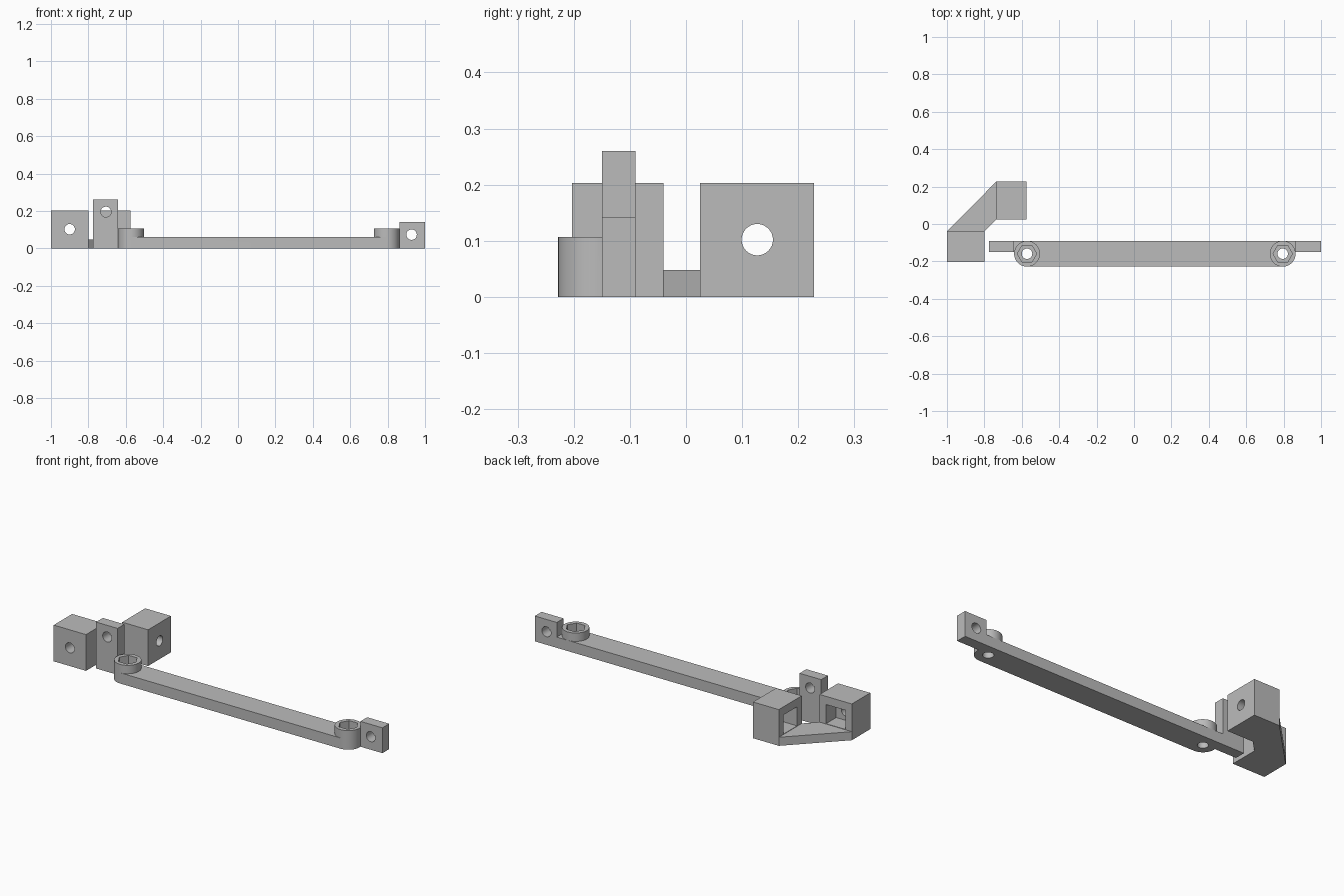
import bpy, bmesh, math

if "Cube" in bpy.data.objects:
    bpy.data.objects.remove(bpy.data.objects["Cube"])

grey = bpy.data.materials.new("plastic grey")
grey.use_nodes = True
COLOUR = (0.5, 0.5, 0.5, 1)
grey.diffuse_color = COLOUR
grey.node_tree.nodes["Principled BSDF"].inputs["Base Color"].default_value = COLOUR


def prism(name, outline, z0, z1):
    """Extrude a plan outline upward."""
    bm = bmesh.new()
    base = bm.faces.new([bm.verts.new((x, y, z0)) for x, y in outline])
    top = bmesh.ops.extrude_face_region(bm, geom=[base])["geom"]
    bmesh.ops.translate(bm, vec=(0, 0, z1 - z0),
                        verts=[v for v in top if isinstance(v, bmesh.types.BMVert)])
    bmesh.ops.recalc_face_normals(bm, faces=bm.faces)
    mesh = bpy.data.meshes.new(name)
    bm.to_mesh(mesh)
    bm.free()
    mesh.materials.append(grey)
    obj = bpy.data.objects.new(name, mesh)
    bpy.context.collection.objects.link(obj)
    return obj


def box(name, x0, x1, y0, y1, z0, z1):
    return prism(name, [(x0, y0), (x1, y0), (x1, y1), (x0, y1)], z0, z1)


def arc(cx, cy, r, start, end, steps):
    angles = [math.radians(start + (end - start) * i / steps) for i in range(steps + 1)]
    return [(cx + r * math.cos(a), cy + r * math.sin(a)) for a in angles]


def rod(centre, r, length, axis, sides=32):
    """Round or hexagonal cutter centred on a point along an axis."""
    obj = prism("cutter", arc(0, 0, r, 0, 360, sides)[:-1], -length / 2, length / 2)
    obj.rotation_euler = {"x": (0, math.pi / 2, 0), "y": (math.pi / 2, 0, 0),
                          "z": (0, 0, 0)}[axis]
    obj.location = centre
    return obj


def combine(target, other, operation):
    other.hide_render = True
    mod = target.modifiers.new(operation.lower(), "BOOLEAN")
    mod.operation, mod.solver, mod.object = operation, "EXACT", other
    bpy.context.view_layer.objects.active = target
    bpy.ops.object.modifier_apply(modifier=mod.name)
    bpy.data.objects.remove(other)


def finish(obj):
    bpy.ops.object.select_all(action="DESELECT")
    obj.select_set(True)
    bpy.context.view_layer.objects.active = obj
    bpy.ops.object.shade_smooth_by_angle(angle=math.radians(30))


# Long arm with rounded ends
LEFT, RIGHT, MID, R = -0.572, 0.795, -0.159, 0.069
HOLE = 0.028
arm = prism("arm", arc(RIGHT, MID, R, -90, 90, 24) + arc(LEFT, MID, R, 90, 270, 24), 0, 0.06)

# Webs joining the rounded ends to the upright tabs
for x0, x1 in ((-0.65, LEFT), (RIGHT, 0.87)):
    combine(arm, box("web", x0, x1, -0.15, -0.09, 0, 0.06), "UNION")

# Upright tabs
combine(arm, box("tall_tab", -0.775, -0.641, -0.15, -0.09, 0, 0.26), "UNION")
combine(arm, box("short_tab", 0.864, 1.0, -0.15, -0.09, 0, 0.142), "UNION")

# Raised bosses with a hexagonal nut seat and bolt hole
for x in (LEFT, RIGHT):
    combine(arm, prism("boss", arc(x, MID, R, 0, 360, 48)[:-1], 0.03, 0.107), "UNION")
    combine(arm, rod((x, MID, 0.1), 0.052, 0.1, "z", 6), "DIFFERENCE")
    combine(arm, rod((x, MID, 0), HOLE, 0.4, "z"), "DIFFERENCE")

# Tab bolt holes
for x, z in ((-0.706, 0.195), (0.928, 0.073)):
    combine(arm, rod((x, MID, z), HOLE, 0.4, "y"), "DIFFERENCE")
finish(arm)

# Front corner block, hollowed from the back
front_block = box("front_block", -1, -0.8, -0.203, -0.04, 0, 0.203)
combine(front_block, box("cutter", -0.96, -0.84, -0.13, 0, 0.05, 0.157), "DIFFERENCE")
combine(front_block, rod((-0.9, -0.15, 0.102), HOLE, 0.2, "y"), "DIFFERENCE")
finish(front_block)

# Rear corner block, hollowed from the side
rear_block = box("rear_block", -0.735, -0.575, 0.025, 0.228, 0, 0.203)
combine(rear_block, box("cutter", -0.8, -0.645, 0.066, 0.188, 0.05, 0.157), "DIFFERENCE")
combine(rear_block, rod((-0.6, 0.127, 0.102), HOLE, 0.2, "x"), "DIFFERENCE")
finish(rear_block)

# Diagonal strip between the blocks
prism("diagonal_strip", [(-1, -0.04), (-0.8, -0.04), (-0.735, 0.025), (-0.735, 0.228)], 0, 0.048)
